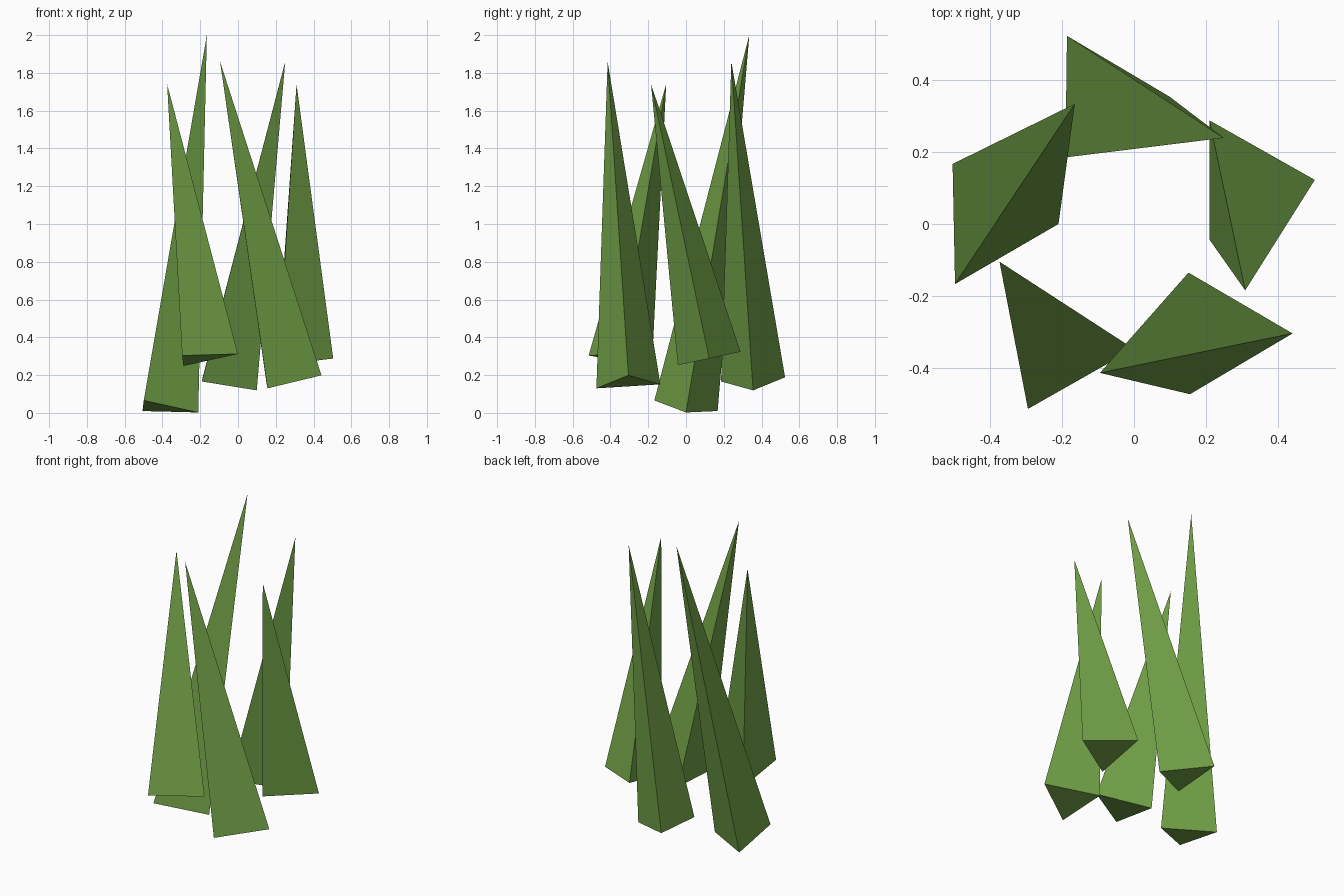
import bpy
import bmesh
import math
from mathutils import Vector, Matrix, Euler

cube = bpy.data.objects.get("Cube")
if cube:
    bpy.data.objects.remove(cube, do_unlink=True)

# Single grass green
green = bpy.data.materials.new("grass_green")
green.use_nodes = True
COLOUR = (0.168, 0.356, 0.063, 1.0)
green.diffuse_color = COLOUR
bsdf = next(n for n in green.node_tree.nodes if n.type == "BSDF_PRINCIPLED")
bsdf.inputs["Base Color"].default_value = COLOUR
bsdf.inputs["Roughness"].default_value = 0.9

BASE_RADIUS = 0.196


def grass_blade(name, base, tip):
    """Three-sided spike leaning from its base centre to its tip."""
    base, tip = Vector(base), Vector(tip)
    axis = tip - base
    length = axis.length
    axis.normalize()
    lean = Euler((-math.asin(axis.y), math.atan2(axis.x, axis.z), 0))
    bm = bmesh.new()
    # One base corner points towards +x before leaning
    bmesh.ops.create_cone(
        bm, cap_ends=True, segments=3, radius1=BASE_RADIUS, radius2=0,
        depth=length,
        matrix=Matrix.Translation((0, 0, length / 2))
        @ Matrix.Rotation(-math.pi / 2, 4, "Z"))
    bmesh.ops.remove_doubles(bm, verts=bm.verts, dist=0.0001)
    bmesh.ops.recalc_face_normals(bm, faces=bm.faces)
    mesh = bpy.data.meshes.new(name)
    bm.to_mesh(mesh)
    bm.free()
    mesh.materials.append(green)
    obj = bpy.data.objects.new(name, mesh)
    obj.location = base
    obj.rotation_euler = lean
    bpy.context.collection.objects.link(obj)


# Ring of five blades: name, base centre, tip
BLADES = [
    ("front_right_blade", (-0.195, -0.348, 0.288), (-0.375, -0.105, 1.74)),
    ("front_left_blade", (0.25, -0.305, 0.16), (-0.095, -0.415, 1.86)),
    ("left_blade", (0.308, 0.123, 0.288), (0.31, -0.185, 1.74)),
    ("back_blade", (-0.093, 0.355, 0.158), (0.25, 0.24, 1.86)),
    ("right_blade", (-0.405, 0.0, 0.026), (-0.165, 0.335, 2.0)),
]
for blade in BLADES:
    grass_blade(*blade)
